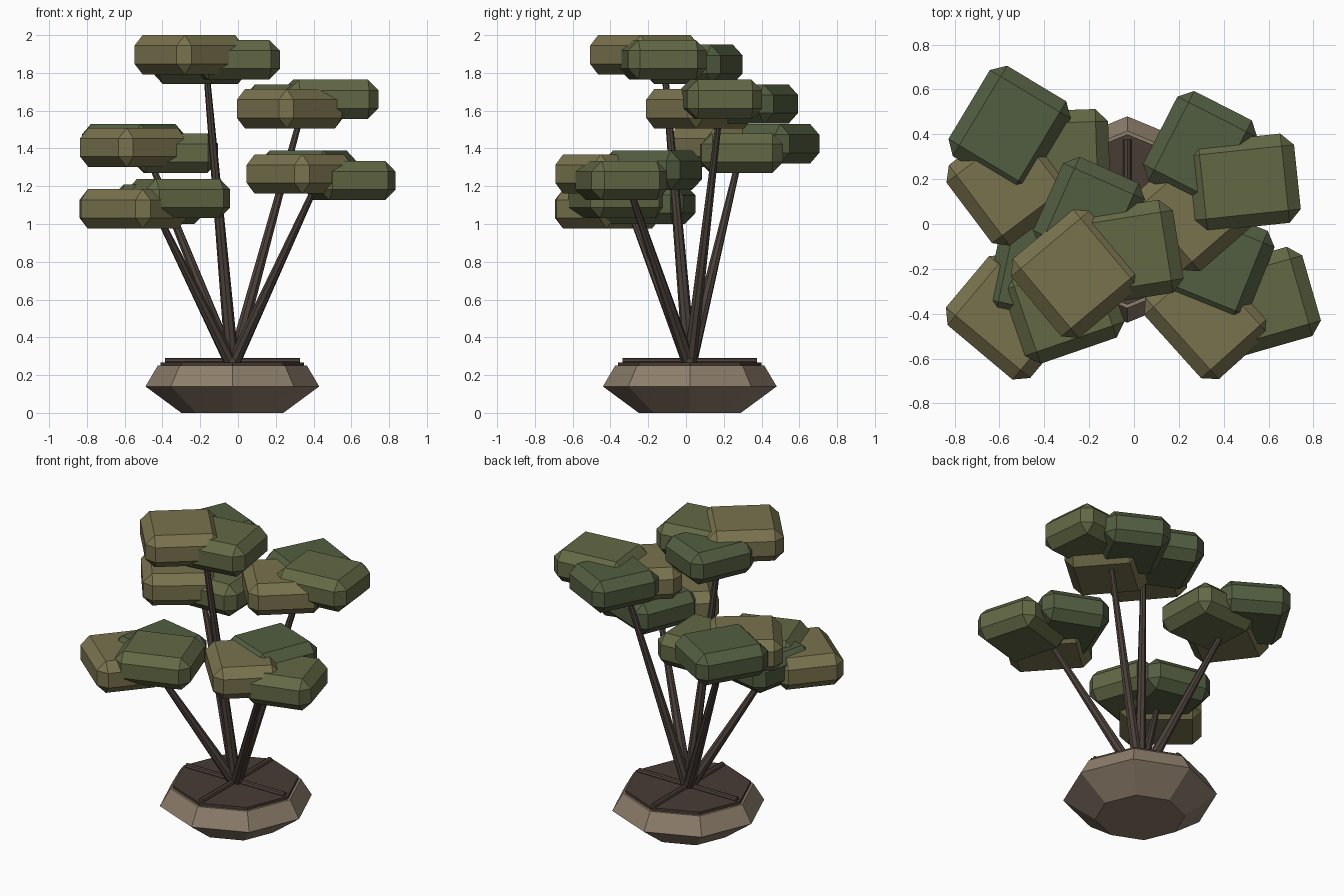
import bpy, bmesh
from math import radians, pi, cos, sin
from mathutils import Vector, Matrix

if "Cube" in bpy.data.objects:
    bpy.data.objects.remove(bpy.data.objects["Cube"])

CX, CY = -0.03, 0.02


def material(name, rgb):
    m = bpy.data.materials.new(name)
    m.diffuse_color = (*rgb, 1)
    m.use_nodes = True
    m.node_tree.nodes["Principled BSDF"].inputs["Base Color"].default_value = m.diffuse_color
    return m


CLAY = material("clay", (0.27, 0.21, 0.15))
SOIL = material("soil", (0.065, 0.045, 0.036))
BARK = material("bark", (0.07, 0.052, 0.042))
OLIVE = material("olive_leaf", (0.19, 0.17, 0.075))
GREEN = material("green_leaf", (0.125, 0.14, 0.06))
DARK = material("dark_leaf", (0.085, 0.11, 0.052))


def finish(bm, name, mat):
    bmesh.ops.recalc_face_normals(bm, faces=bm.faces)
    me = bpy.data.meshes.new(name)
    bm.to_mesh(me)
    bm.free()
    me.materials.append(mat)
    ob = bpy.data.objects.new(name, me)
    bpy.context.collection.objects.link(ob)
    return ob


def lathe(name, profile, mat, sides=8):
    """Stack polygon rings of (radius, z) with corners on the axes, capped."""
    bm = bmesh.new()
    rings = [[bm.verts.new((CX + r * cos(2 * pi * i / sides),
                            CY + r * sin(2 * pi * i / sides), z))
              for i in range(sides)] for r, z in profile]
    for lo, hi in zip(rings, rings[1:]):
        for i in range(sides):
            j = (i + 1) % sides
            bm.faces.new((lo[i], lo[j], hi[j], hi[i]))
    bm.faces.new(rings[0][::-1])
    bm.faces.new(rings[-1])
    return finish(bm, name, mat)


def rod(name, start, end, r1, r2, mat, sides=8):
    """Tapered cylinder between two points."""
    a, b = Vector(start), Vector(end)
    d = b - a
    bm = bmesh.new()
    bmesh.ops.create_cone(bm, cap_ends=True, segments=sides, radius1=r1,
                          radius2=r2, depth=d.length)
    m = Matrix.Translation((a + b) / 2) @ d.to_track_quat('Z', 'Y').to_matrix().to_4x4()
    bmesh.ops.transform(bm, matrix=m, verts=bm.verts)
    return finish(bm, name, mat)


def pad(name, x, y, z, a, c, angle, mat):
    """Chamfered foliage block: half sizes a and c, turned about z."""
    bm = bmesh.new()
    bmesh.ops.create_cube(bm, size=2)
    bmesh.ops.scale(bm, vec=(a, c, 0.104), verts=bm.verts)
    bmesh.ops.bevel(bm, geom=bm.edges[:], offset=0.056, segments=1,
                    affect='EDGES', profile=0.5)
    m = Matrix.Translation((x, y, z)) @ Matrix.Rotation(radians(angle), 4, 'Z')
    bmesh.ops.transform(bm, matrix=m, verts=bm.verts)
    return finish(bm, name, mat)


# Octagonal pot and the soil slab on top
lathe("pot", [(0.27, 0), (0.46, 0.14), (0.395, 0.25)], CLAY)
lathe("soil", [(0.38, 0.24), (0.38, 0.268)], SOIL)

# Four surface roots in a cross
for i in range(4):
    t = i * pi / 2
    rod(f"root_{i + 1}", (CX, CY, 0.272),
        (CX + 0.357 * cos(t), CY + 0.357 * sin(t), 0.272), 0.018, 0.018, BARK)

# Branches: tips inside the foliage clusters
TIPS = {
    "top": (-0.17, -0.115, 1.84),
    "back_right": (0.34, 0.18, 1.60),
    "back_left": (-0.475, 0.285, 1.36),
    "front_left": (-0.44, -0.30, 1.08),
    "front_right": (0.42, -0.31, 1.22),
}
for key, tip in TIPS.items():
    rod(f"branch_{key}", (CX, CY, 0.25), tip, 0.036, 0.016, BARK)

# Foliage: three overlapping blocks per cluster (x, y, z, half a, half c, angle)
PADS = {
    "top": [(-0.26, -0.22, 1.896, 0.23, 0.23, 40),
            (-0.02, -0.125, 1.87, 0.22, 0.21, 9),
            (-0.20, 0.04, 1.845, 0.20, 0.22, -24)],
    "back_right": [(0.275, 0.07, 1.61, 0.225, 0.225, 41),
                   (0.49, 0.185, 1.66, 0.24, 0.20, 6),
                   (0.295, 0.327, 1.635, 0.20, 0.225, -27)],
    "back_left": [(-0.555, 0.185, 1.405, 0.225, 0.225, 37),
                  (-0.33, 0.292, 1.375, 0.22, 0.215, 2),
                  (-0.555, 0.425, 1.425, 0.21, 0.235, -31)],
    "front_left": [(-0.555, -0.415, 1.08, 0.245, 0.205, -40),
                   (-0.315, -0.366, 1.135, 0.235, 0.21, 19),
                   (-0.418, -0.208, 1.105, 0.21, 0.23, -12)],
    "front_right": [(0.325, -0.41, 1.265, 0.205, 0.245, 42),
                    (0.59, -0.343, 1.23, 0.21, 0.207, 16),
                    (0.371, -0.177, 1.285, 0.21, 0.22, -22)],
}
for key, blocks in PADS.items():
    for shade, mat, block in zip(("olive", "green", "dark"), (OLIVE, GREEN, DARK), blocks):
        pad(f"foliage_{key}_{shade}", *block, mat)
